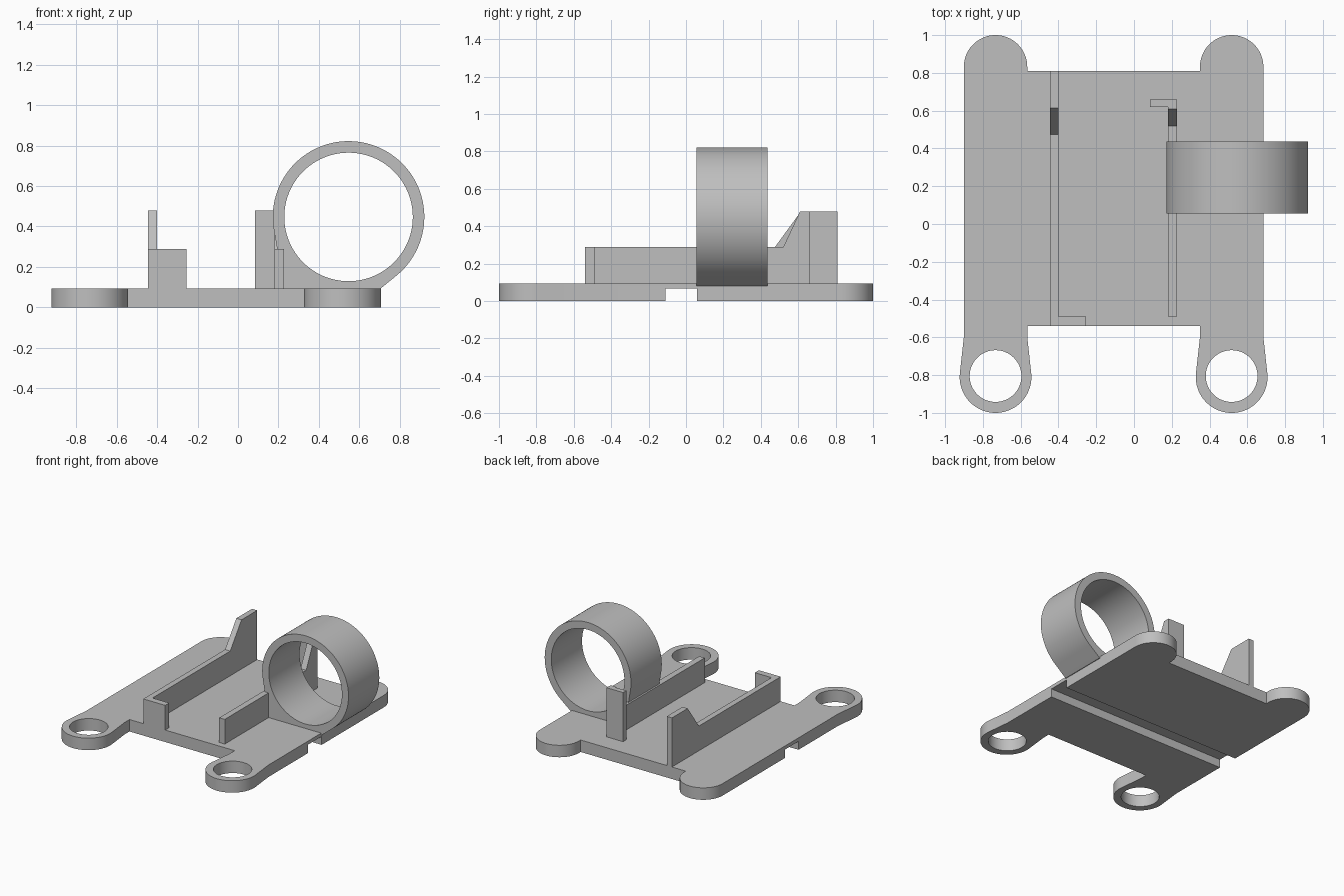
import bpy, bmesh
from math import sin, cos, radians, pi
from mathutils import Vector

cube = bpy.data.objects.get("Cube")
if cube:
    bpy.data.objects.remove(cube, do_unlink=True)

grey = bpy.data.materials.new("matte grey")
grey.use_nodes = True
grey.diffuse_color = (0.52, 0.52, 0.52, 1)
grey.node_tree.nodes["Principled BSDF"].inputs["Base Color"].default_value = (0.52, 0.52, 0.52, 1)


def arc(cx, cy, r, start, end, steps):
    """Points on an arc, angles in degrees."""
    angles = [radians(start + (end - start) * i / steps) for i in range(steps + 1)]
    return [(cx + r * cos(a), cy + r * sin(a)) for a in angles]


def circle(cx, cy, r, steps=64):
    return arc(cx, cy, r, 0, 360, steps)[:-1]


def prism(name, points, axis, low, high):
    """Extrude a 2D outline along an axis; outline is in the other two axes."""
    place = {"x": lambda a, b: (low, a, b),
             "y": lambda a, b: (a, low, b),
             "z": lambda a, b: (a, b, low)}[axis]
    bm = bmesh.new()
    face = bm.faces.new([bm.verts.new(place(a, b)) for a, b in points])
    result = bmesh.ops.extrude_face_region(bm, geom=[face])
    shift = Vector([high - low if axis == k else 0 for k in "xyz"])
    moved = [g for g in result["geom"] if isinstance(g, bmesh.types.BMVert)]
    bmesh.ops.translate(bm, vec=shift, verts=moved)
    bmesh.ops.recalc_face_normals(bm, faces=bm.faces)
    mesh = bpy.data.meshes.new(name)
    bm.to_mesh(mesh)
    bm.free()
    mesh.materials.append(grey)
    obj = bpy.data.objects.new(name, mesh)
    bpy.context.collection.objects.link(obj)
    return obj


def rect(a0, a1, b0, b1):
    return [(a0, b0), (a1, b0), (a1, b1), (a0, b1)]


def cut(obj, cutters):
    """Subtract each cutter, bake the result and discard the cutters."""
    for c in cutters:
        mod = obj.modifiers.new("cut", "BOOLEAN")
        mod.operation, mod.solver, mod.object = "DIFFERENCE", "EXACT", c
    graph = bpy.context.evaluated_depsgraph_get()
    mesh = bpy.data.meshes.new_from_object(obj.evaluated_get(graph))
    obj.modifiers.clear()
    obj.data = mesh
    for c in cutters:
        bpy.data.objects.remove(c, do_unlink=True)


TOP, RAIL, TALL, SINK = 0.094, 0.288, 0.48, 0.08
MID, EAR = -0.108, 0.625          # plate centre line, ear offset from it
FRONT, BACK = -0.54, 0.81

# Base plate: half outline with a front ear and a rounded back tab, mirrored
half = [(0.457, FRONT), (0.457, -0.60)]
half += arc(EAR, -0.81, 0.19, 173, 367, 40)
half += [(0.793, -0.60)]
half += arc(EAR, 0.832, 0.168, 0, 180, 32)
half += [(0.457, BACK)]
outline = [(MID + u, y) for u, y in half] + [(MID - u, y) for u, y in reversed(half)]
plate = prism("base_plate", outline, "z", 0, TOP)
holes = [prism("hole_cutter", circle(MID + s * EAR, -0.805, 0.137), "z", -0.1, 0.2)
         for s in (-1, 1)]
groove = prism("groove_cutter", rect(-0.11, 0.06, -0.1, 0.066), "x", -1.2, 1.2)
cut(plate, holes + [groove])

# Right rail with raised back end, and its front lip
right_rail = prism("right_rail",
                   [(FRONT, SINK), (BACK, SINK), (BACK, TALL), (0.615, TALL),
                    (0.475, RAIL), (FRONT, RAIL)], "x", -0.445, -0.4)
right_lip = prism("right_rail_lip", rect(-0.4, -0.255, SINK, RAIL), "y", FRONT, -0.49)

# Left rail with raised back end, and its back lip
left_rail = prism("left_rail",
                  [(-0.49, SINK), (0.62, SINK), (0.62, TALL), (0.61, TALL),
                   (0.52, RAIL), (-0.49, RAIL)], "x", 0.18, 0.228)
left_lip = prism("left_rail_lip", rect(0.085, 0.228, SINK, TALL), "y", 0.62, 0.66)

# Holder ring, blended down to a foot on the plate
CX, CZ = 0.547, 0.447
ring = prism("holder_ring",
             [(0.23, SINK), (0.69, SINK)] + arc(CX, CZ, 0.375, -51, 190, 72),
             "y", 0.055, 0.437)
cut(ring, [prism("bore_cutter", circle(CX, CZ, 0.318, 96), "y", -0.1, 0.6)])

# Smooth the round walls, keep the edges crisp
bpy.ops.object.select_all(action="DESELECT")
for obj in (plate, ring):
    obj.select_set(True)
bpy.context.view_layer.objects.active = plate
bpy.ops.object.shade_smooth_by_angle(angle=radians(25))
